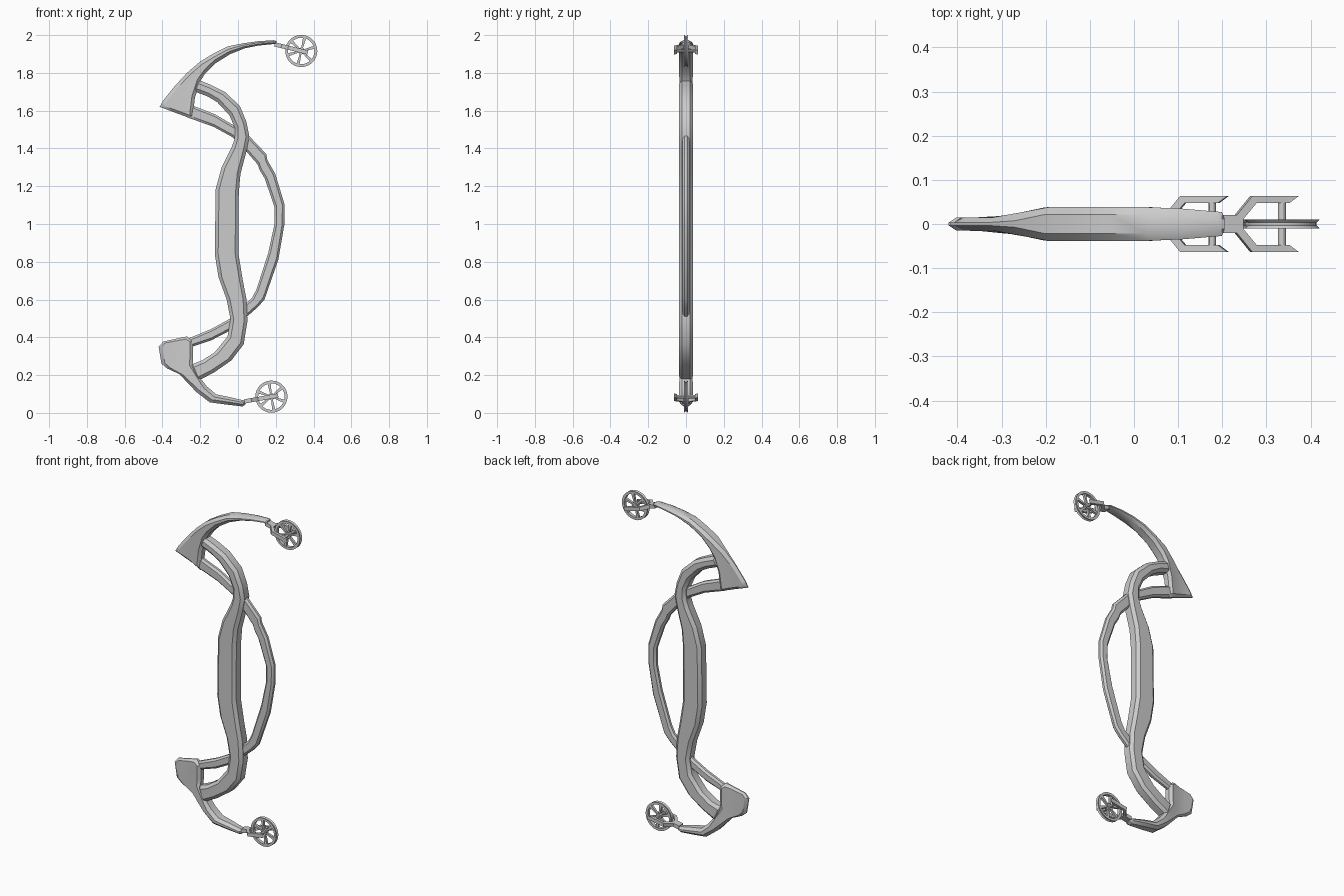
import bpy, bmesh, math
from mathutils import Matrix, Vector

if "Cube" in bpy.data.objects:
    bpy.data.objects.remove(bpy.data.objects["Cube"])


def finish(bm, name, angle=30):
    bmesh.ops.recalc_face_normals(bm, faces=bm.faces)
    me = bpy.data.meshes.new(name)
    bm.to_mesh(me)
    bm.free()
    ob = bpy.data.objects.new(name, me)
    bpy.context.collection.objects.link(ob)
    bpy.context.view_layer.objects.active = ob
    ob.select_set(True)
    bpy.ops.object.shade_smooth_by_angle(angle=math.radians(angle))
    ob.select_set(False)
    return ob


def ramp(x, x0, x1, a, b):
    t = min(1, max(0, (x - x0) / (x1 - x0)))
    return a + (b - a) * t


def body_width(x):
    return ramp(x, -0.31, -0.2, 0.015, 0.038)


def loft(name, pairs, width, inset=0.018, drop=0.016, across=3):
    """Strip between two rails (x1, z1, x2, z2), half depth width(x), bevelled edges and ends."""
    rows = [(Vector((p[0], p[1])), Vector((p[2], p[3]))) for p in pairs]
    bm = bmesh.new()

    def ring(a, b, end):
        d = b - a
        i = min(inset / d.length, 0.35)
        ts = [0] + [i + (1 - 2 * i) * k / across for k in range(across + 1)] + [1]
        front, back = [], []
        for k, t in enumerate(ts):
            p = a + d * t
            w = width(p.x)
            if end or k in (0, len(ts) - 1):
                w = max(0.003, w - drop)
            front.append(bm.verts.new((p.x, -w, p.y)))
            back.append(bm.verts.new((p.x, w, p.y)))
        return front + back[::-1]

    def near_end(r0, r1):
        m0, m1 = (r0[0] + r0[1]) / 2, (r1[0] + r1[1]) / 2
        t = min(0.4, 0.014 / (m1 - m0).length)
        return r0[0].lerp(r1[0], t), r0[1].lerp(r1[1], t)

    full = ([rows[0], near_end(rows[0], rows[1])] + rows[1:-1]
            + [near_end(rows[-1], rows[-2]), rows[-1]])
    rings = [ring(a, b, k in (0, len(full) - 1)) for k, (a, b) in enumerate(full)]
    n = len(rings[0])
    for r, s in zip(rings, rings[1:]):
        for k in range(n):
            bm.faces.new((r[k], r[(k + 1) % n], s[(k + 1) % n], s[k]))
    for r in (rings[0], rings[-1]):
        for k in range(n // 2 - 1):
            bm.faces.new((r[k], r[k + 1], r[n - 2 - k], r[n - 1 - k]))
    return finish(bm, name)


# central riser with grip
loft("riser", [
    (-.215, 1.765, -.24, 1.705), (-.14, 1.735, -.16, 1.675), (-.07, 1.70, -.11, 1.645),
    (.01, 1.625, -.045, 1.575), (.045, 1.54, -.015, 1.505), (.06, 1.465, -.018, 1.45),
    (.045, 1.385, -.034, 1.405), (.013, 1.265, -.087, 1.30), (.004, 1.16, -.118, 1.185),
    (.003, .84, -.123, .84), (.024, .71, -.103, .718), (.045, .60, -.06, .60),
    (.05, .485, -.04, .495), (.03, .363, -.055, .405), (-.035, .278, -.124, .32),
    (-.125, .215, -.19, .278), (-.22, .165, -.25, .255)], body_width)

# upper pocket flowing into the upper limb
loft("upper_limb", [
    (-.415, 1.62, -.24, 1.555), (-.395, 1.655, -.236, 1.60), (-.335, 1.73, -.228, 1.67),
    (-.27, 1.80, -.20, 1.755), (-.2, 1.86, -.175, 1.795), (-.135, 1.90, -.12, 1.85),
    (-.055, 1.94, -.04, 1.90), (.03, 1.957, .035, 1.93), (.11, 1.968, .11, 1.945),
    (.19, 1.973, .19, 1.953), (.205, 1.968, .205, 1.95)],
    lambda x: min(body_width(x), ramp(x, .07, .2, .038, .027)))

# lower pocket flowing into the lower limb
loft("lower_limb", [
    (-.395, .378, -.27, .405), (-.42, .35, -.237, .378), (-.405, .26, -.237, .30),
    (-.375, .235, -.24, .255), (-.31, .205, -.20, .185), (-.22, .11, -.165, .14),
    (-.15, .056, -.115, .098), (-.06, .044, -.05, .085), (.024, .034, .013, .07),
    (.04, .045, .038, .065)],
    lambda x: min(body_width(x), ramp(x, -.1, .04, .038, .027)))

# curved cable guard, running through the riser to both pockets
loft("cable_guard", [
    (-.26, 1.635, -.27, 1.565), (-.12, 1.58, -.13, 1.515), (-.01, 1.515, -.03, 1.46),
    (.06, 1.465, .03, 1.40), (.15, 1.37, .103, 1.317), (.155, 1.34, .115, 1.285),
    (.198, 1.264, .142, 1.24), (.246, 1.105, .193, 1.09), (.246, 1.0, .193, 1.0),
    (.214, .813, .161, .85), (.14, .60, .098, .654), (.105, .56, .075, .61),
    (.03, .495, .02, .56), (-.04, .437, -.045, .497), (-.14, .385, -.14, .445),
    (-.26, .345, -.26, .395)], lambda x: .018, inset=.012, drop=.011, across=1)


def fork(name, place):
    # two prongs joined at a neck, drawn in plan and given thickness
    half = [(-.145, .02), (-.108, .02), (-.072, .063), (.036, .063), (.014, .047),
            (-.062, .047), (-.092, .012)]
    pts = half + [(x, -y) for x, y in half[::-1]]
    bm = bmesh.new()
    f = bm.faces.new([bm.verts.new((x, y, -.011)) for x, y in pts])
    ext = bmesh.ops.extrude_face_region(bm, geom=[f])
    bmesh.ops.translate(bm, vec=(0, 0, .022),
                        verts=[v for v in ext["geom"] if isinstance(v, bmesh.types.BMVert)])
    bmesh.ops.transform(bm, matrix=place, verts=bm.verts)
    finish(bm, name)


def wheel(name, place):
    bm = bmesh.new()
    # grooved rim and hub, revolved around y
    def revolve(profile, seg):
        rings = []
        for k in range(seg):
            a = 2 * math.pi * k / seg
            rings.append([bm.verts.new((r * math.cos(a), y, r * math.sin(a))) for r, y in profile])
        m = len(profile)
        for k in range(seg):
            r, s = rings[k], rings[(k + 1) % seg]
            for j in range(m):
                bm.faces.new((r[j], r[(j + 1) % m], s[(j + 1) % m], s[j]))
    revolve([(.085, -.01), (.078, -.003), (.078, .003), (.085, .01), (.07, .01), (.07, -.01)], 32)
    revolve([(.018, -.01), (.018, .01), (.006, .01), (.006, -.01)], 16)
    # six spokes that flare outwards
    for k in range(6):
        a = math.pi / 6 + k * math.pi / 3
        v = bmesh.ops.create_cube(bm, size=1)["verts"]
        for p in v:
            wide = .017 if p.co.x > 0 else .008
            p.co = Vector((.072 if p.co.x > 0 else .014, p.co.y * .014, p.co.z * wide))
        bmesh.ops.rotate(bm, verts=v, matrix=Matrix.Rotation(a, 3, 'Y'))
    bmesh.ops.transform(bm, matrix=place, verts=bm.verts)
    finish(bm, name)


def axle(name, place):
    bm = bmesh.new()
    bmesh.ops.create_cone(bm, cap_ends=True, segments=12, radius1=.009, radius2=.009, depth=.1,
                          matrix=place @ Matrix.Rotation(math.pi / 2, 4, 'X'))
    finish(bm, name)


# wheel assemblies at both limb tips
for side, x, z, tilt in (("upper", .335, 1.916, 14), ("lower", .177, .086, -10)):
    place = Matrix.Translation((x, 0, z)) @ Matrix.Rotation(math.radians(tilt), 4, 'Y')
    fork(side + "_fork", place)
    wheel(side + "_wheel", place)
    axle(side + "_axle", place)
